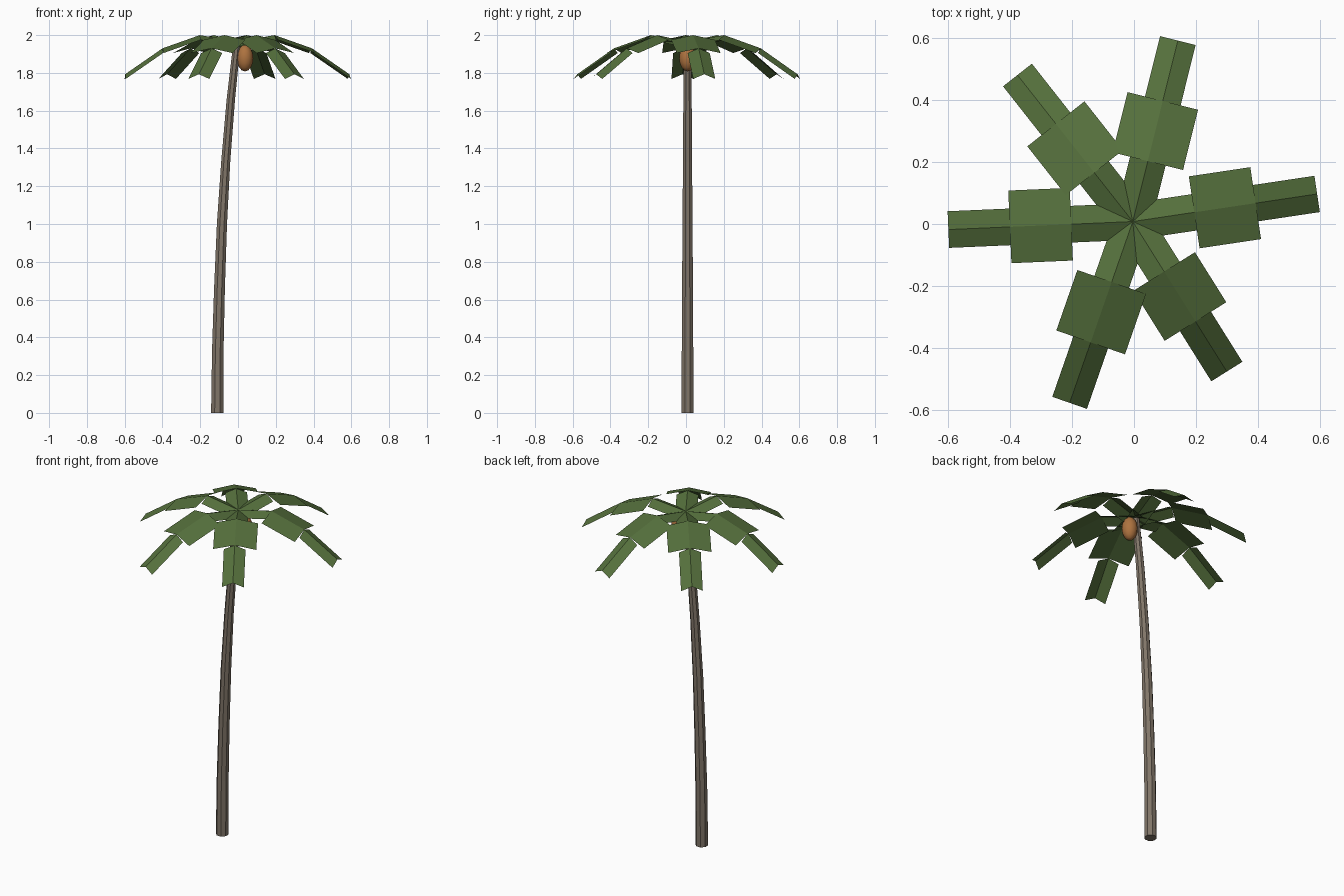
import bpy, bmesh
from math import cos, sin, pi, radians
from mathutils import Vector, Matrix

if "Cube" in bpy.data.objects:
    bpy.data.objects.remove(bpy.data.objects["Cube"])

def material(name, rgb):
    m = bpy.data.materials.new(name)
    m.diffuse_color = (*rgb, 1)
    m.use_nodes = True
    m.node_tree.nodes["Principled BSDF"].inputs["Base Color"].default_value = m.diffuse_color
    return m

BARK = material("bark", (0.22, 0.18, 0.14))
LEAF = material("leaf", (0.09, 0.16, 0.045))
HUSK = material("husk", (0.42, 0.17, 0.05))

def finish(bm, name, mat):
    mesh = bpy.data.meshes.new(name)
    bm.to_mesh(mesh)
    bm.free()
    ob = bpy.data.objects.new(name, mesh)
    bpy.context.collection.objects.link(ob)
    mesh.materials.append(mat)
    return ob

CX, CY = -0.004, 0.008      # crown centre

# Trunk: eight-sided tapered rings along a leaning curve (x, z, radius)
SIDES = 8
path = [(-0.110, 0, 0.035), (-0.107, 0.33, 0.033), (-0.098, 0.66, 0.031), (-0.085, 1.0, 0.029),
        (-0.065, 1.33, 0.026), (-0.038, 1.66, 0.024), (-0.006, 1.955, 0.021)]
bm = bmesh.new()
rings = [[bm.verts.new((x + r * cos(2 * pi * (k + .5) / SIDES), CY + r * sin(2 * pi * (k + .5) / SIDES), z))
          for k in range(SIDES)] for x, z, r in path]
for a, b in zip(rings, rings[1:]):
    for k in range(SIDES):
        j = (k + 1) % SIDES
        bm.faces.new((a[k], a[j], b[j], b[k]))
bm.faces.new(rings[0][::-1])
bm.faces.new(rings[-1])
finish(bm, "trunk", BARK)

# Fronds: three folded panels each, narrow - wide - narrow, sharing one ridge
RIDGE = [(0, 1.965), (0.2, 2.0), (0.4, 1.93), (0.6, 1.793)]
HALF_WIDTHS = [0.059, 0.117, 0.059]
FOLD = 0.025

def frond(index, angle, stretch):
    bm = bmesh.new()
    ridge = [bm.verts.new((r * stretch, 0, z)) for r, z in RIDGE]
    for i, w in enumerate(HALF_WIDTHS):
        a, b = ridge[i], ridge[i + 1]
        for s in (1, -1):
            c = bm.verts.new(b.co + Vector((0, s * w, -FOLD)))
            d = bm.verts.new(a.co + Vector((0, s * w, -FOLD)))
            bm.faces.new((a, b, c, d) if s > 0 else (d, c, b, a))
    bm.transform(Matrix.Translation((CX, CY, 0)) @ Matrix.Rotation(radians(angle), 4, 'Z'))
    finish(bm, f"frond_{index}", LEAF)

for i, (ang, st) in enumerate([(8.5, 1.0), (76, 1.0), (128.2, 1.0), (182.5, 0.99),
                               (250.8, 1.03), (302.1, 0.95)], 1):
    frond(i, ang, st)

# Coconut: stretched ball hanging beside the trunk
bm = bmesh.new()
bmesh.ops.create_uvsphere(bm, u_segments=12, v_segments=8, radius=1,
                          matrix=Matrix.Translation((0.037, CY, 1.878)) @ Matrix.Diagonal((0.044, 0.044, 0.07, 1)))
for f in bm.faces:
    f.smooth = True
finish(bm, "coconut", HUSK)
